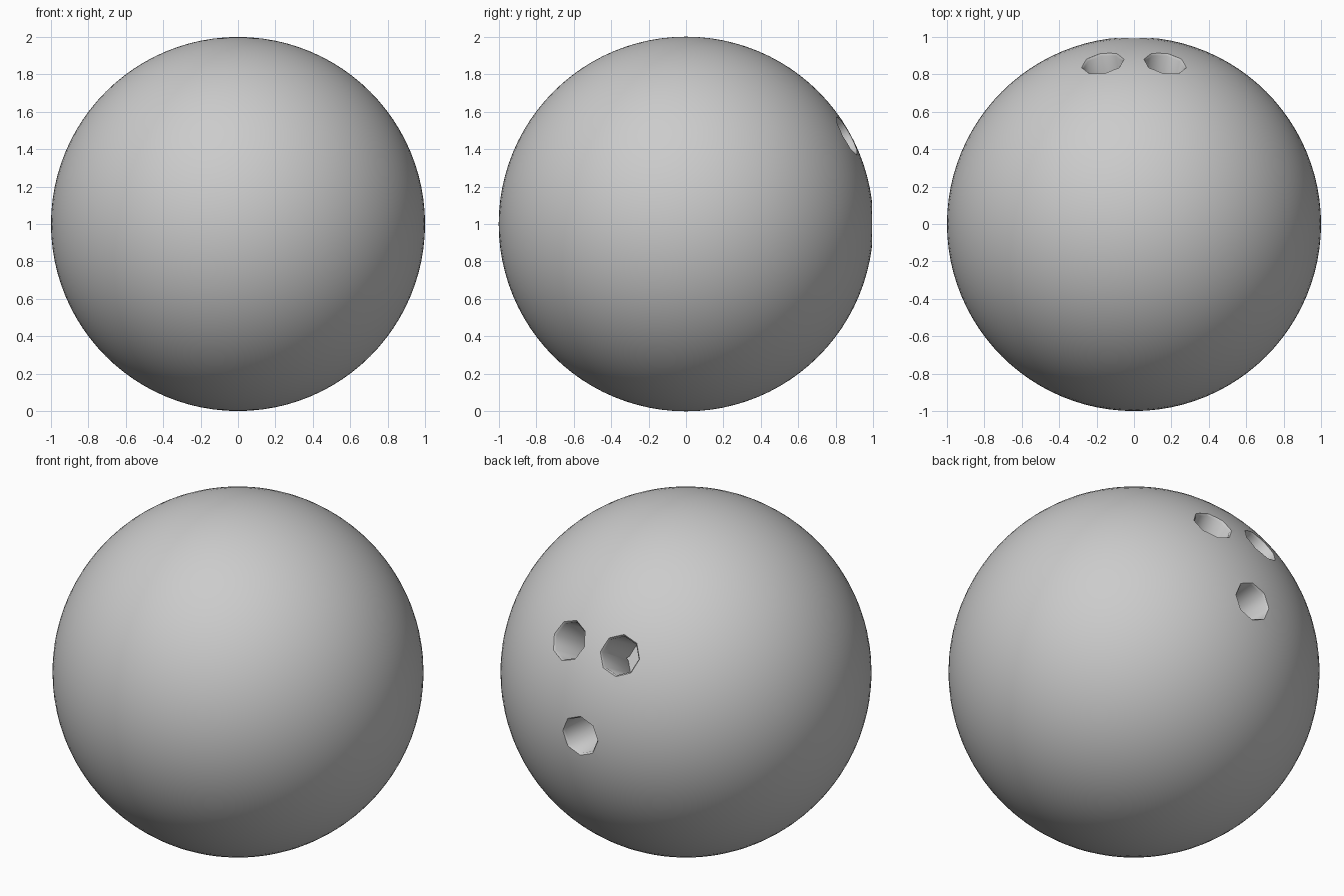
import bpy, bmesh, math
from mathutils import Vector, Matrix

if "Cube" in bpy.data.objects:
    bpy.data.objects.remove(bpy.data.objects["Cube"])

CENTRE = Vector((0, 0, 1))


def make_object(name, bm):
    mesh = bpy.data.meshes.new(name)
    bm.to_mesh(mesh)
    bm.free()
    obj = bpy.data.objects.new(name, mesh)
    bpy.context.collection.objects.link(obj)
    return obj


def hole_cutter(name, direction):
    """Eight-sided radial plug with a narrow chamfer at the rim."""
    n = Vector(direction).normalized()
    side = Vector((0, 0, 1)).cross(n).normalized()
    up = n.cross(side)
    bm = bmesh.new()
    rings = []
    for dist, r in ((0.60, 0.107), (0.982, 0.107), (0.993, 0.116), (1.05, 0.116)):
        rings.append([bm.verts.new(CENTRE + n * dist
                                   + side * r * math.cos(k * math.pi / 4)
                                   + up * r * math.sin(k * math.pi / 4))
                      for k in range(8)])
    for a, b in zip(rings, rings[1:]):
        for k in range(8):
            j = (k + 1) % 8
            bm.faces.new((a[k], a[j], b[j], b[k]))
    bm.faces.new(rings[0][::-1])
    bm.faces.new(rings[-1])
    bmesh.ops.recalc_face_normals(bm, faces=bm.faces)
    obj = make_object(name, bm)
    obj.hide_render = True
    return obj


# Ball
bm = bmesh.new()
bmesh.ops.create_uvsphere(bm, u_segments=96, v_segments=48, radius=1,
                          matrix=Matrix.Translation(CENTRE))
ball = make_object("ball", bm)
bpy.context.view_layer.objects.active = ball
ball.select_set(True)

# Two finger holes and a thumb hole on the back
holes = {
    "finger_hole_left": (-0.168, 0.865, 0.474),
    "finger_hole_right": (0.168, 0.865, 0.474),
    "thumb_hole": (0, 1, 0),
}
for name, direction in holes.items():
    cutter = hole_cutter(name + "_cutter", direction)
    mod = ball.modifiers.new(name, 'BOOLEAN')
    mod.operation = 'DIFFERENCE'
    mod.solver = 'EXACT'
    mod.object = cutter
    bpy.ops.object.modifier_apply(modifier=mod.name)
    bpy.data.objects.remove(cutter, do_unlink=True)

bpy.ops.object.shade_smooth_by_angle(angle=math.radians(50))
